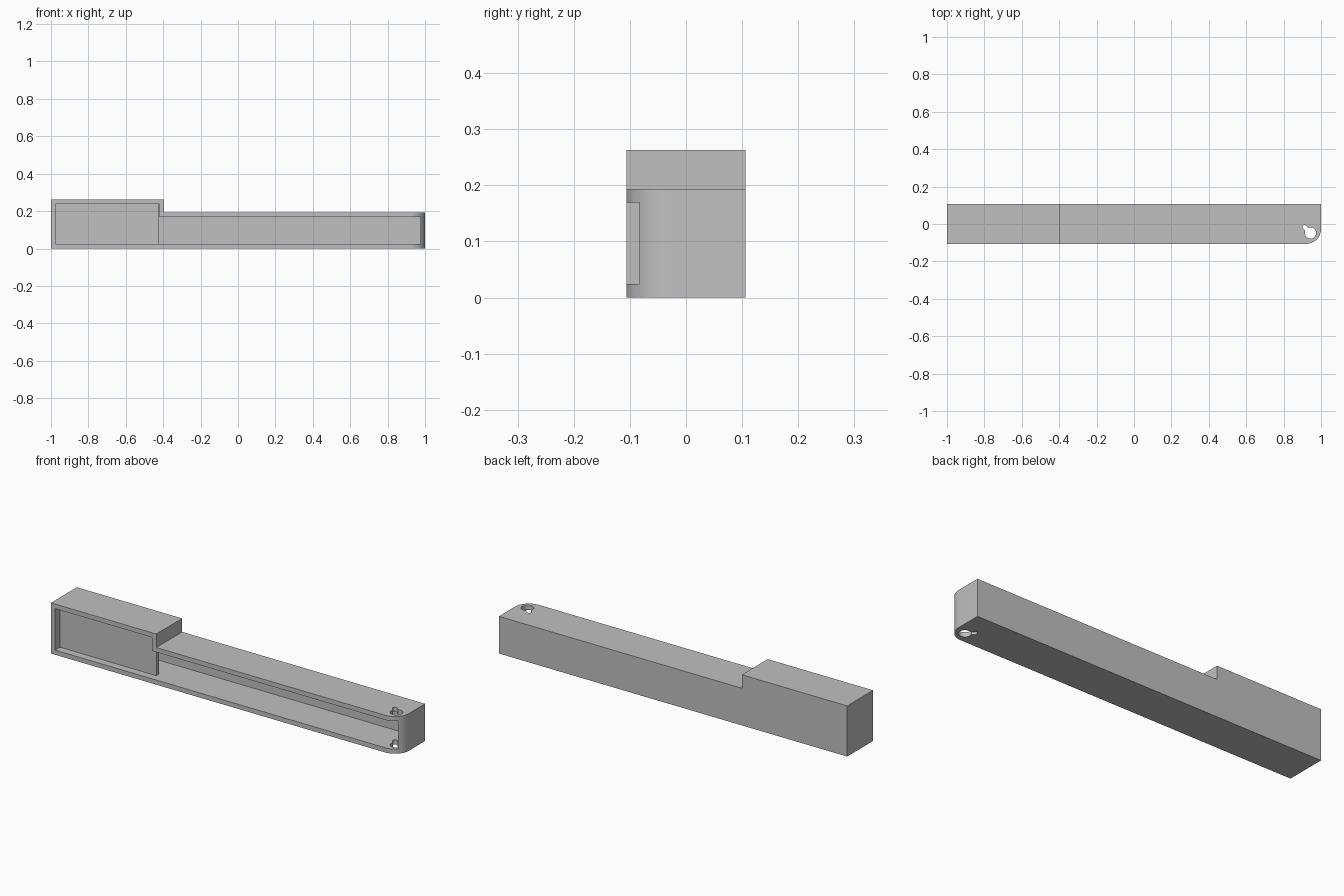
import bpy, bmesh, math
from mathutils import Vector

if "Cube" in bpy.data.objects:
    bpy.data.objects.remove(bpy.data.objects["Cube"])

HALF_DEPTH = 0.106
WALL = 0.024
LOW, HIGH = 0.193, 0.263
STEP_X = -0.395
CORNER = 0.08

grey = bpy.data.materials.new("plain grey")
grey.use_nodes = True
colour = (0.53, 0.53, 0.53, 1)
grey.diffuse_color = colour
grey.node_tree.nodes["Principled BSDF"].inputs["Base Color"].default_value = colour


def prism(name, points, offset, round_edge=None):
    """Extrude a flat outline; optionally round the upright edge at (x, y)."""
    bm = bmesh.new()
    face = bm.faces.new([bm.verts.new(p) for p in points])
    out = bmesh.ops.extrude_face_region(bm, geom=[face])
    moved = [g for g in out["geom"] if isinstance(g, bmesh.types.BMVert)]
    bmesh.ops.translate(bm, verts=moved, vec=offset)
    bmesh.ops.recalc_face_normals(bm, faces=bm.faces)
    if round_edge:
        corner = Vector(round_edge)
        edges = [e for e in bm.edges
                 if all((v.co.xy - corner).length < 1e-4 for v in e.verts)]
        bmesh.ops.bevel(bm, geom=edges, offset=CORNER, segments=16,
                        profile=0.5, affect='EDGES')
    mesh = bpy.data.meshes.new(name)
    bm.to_mesh(mesh)
    bm.free()
    mesh.materials.append(grey)
    ob = bpy.data.objects.new(name, mesh)
    bpy.context.collection.objects.link(ob)
    return ob


def stepped_outline(inset, y):
    """L-shaped side outline, shrunk inwards by the inset."""
    left, right, step = -1 + inset, 1 - inset, STEP_X - inset
    low, high = LOW - inset, HIGH - inset
    return [(x, y, z) for x, z in ((left, inset), (right, inset), (right, low),
                                   (step, low), (step, high), (left, high))]


def cut(target, cutter):
    cutter.hide_render = True
    mod = target.modifiers.new("cut", 'BOOLEAN')
    mod.operation = 'DIFFERENCE'
    mod.solver = 'EXACT'
    mod.object = cutter
    bpy.context.view_layer.objects.active = target
    bpy.ops.object.modifier_apply(modifier=mod.name)
    bpy.data.objects.remove(cutter)


# Stepped housing with one rounded upright corner
housing = prism("housing", stepped_outline(0, -HALF_DEPTH),
                (0, 2 * HALF_DEPTH, 0), (1, -HALF_DEPTH))

# Hollow inside, open at the front
cut(housing, prism("hollow_cutter", stepped_outline(WALL, -HALF_DEPTH - 0.05),
                   (0, 2 * HALF_DEPTH + 0.05 - WALL, 0)))

# Keyhole through the top and bottom walls: round hole with a diagonal slot
centre = Vector((0.944, -0.048))
radius, slot_half, slot_length = 0.03, 0.011, 0.057
gap = math.asin(slot_half / radius)
slot_angle = math.radians(135)
along = Vector((math.cos(slot_angle), math.sin(slot_angle)))
across = Vector((-along.y, along.x))
outline = []
for i in range(33):
    a = slot_angle + gap + (2 * math.pi - 2 * gap) * i / 32
    outline.append(centre + radius * Vector((math.cos(a), math.sin(a))))
for i in range(9):
    a = -math.pi / 2 + math.pi * i / 8
    outline.append(centre + along * (slot_length - slot_half + slot_half * math.cos(a))
                   + across * slot_half * math.sin(a))
cut(housing, prism("keyhole_cutter", [(p.x, p.y, -0.05) for p in outline],
                   (0, 0, LOW + 0.1)))

# Recessed cover plate in front of the tall end
plate_y = -HALF_DEPTH + 0.04
x0, x1, z0, z1 = -1 + WALL, -0.423, WALL, HIGH - WALL
prism("cover_plate", [(x0, plate_y, z0), (x1, plate_y, z0),
                      (x1, plate_y, z1), (x0, plate_y, z1)], (0, WALL, 0))

# Smooth the rounded surfaces, keep the corners crisp
bpy.ops.object.select_all(action='DESELECT')
housing.select_set(True)
bpy.context.view_layer.objects.active = housing
bpy.ops.object.shade_smooth_by_angle(angle=math.radians(30))
